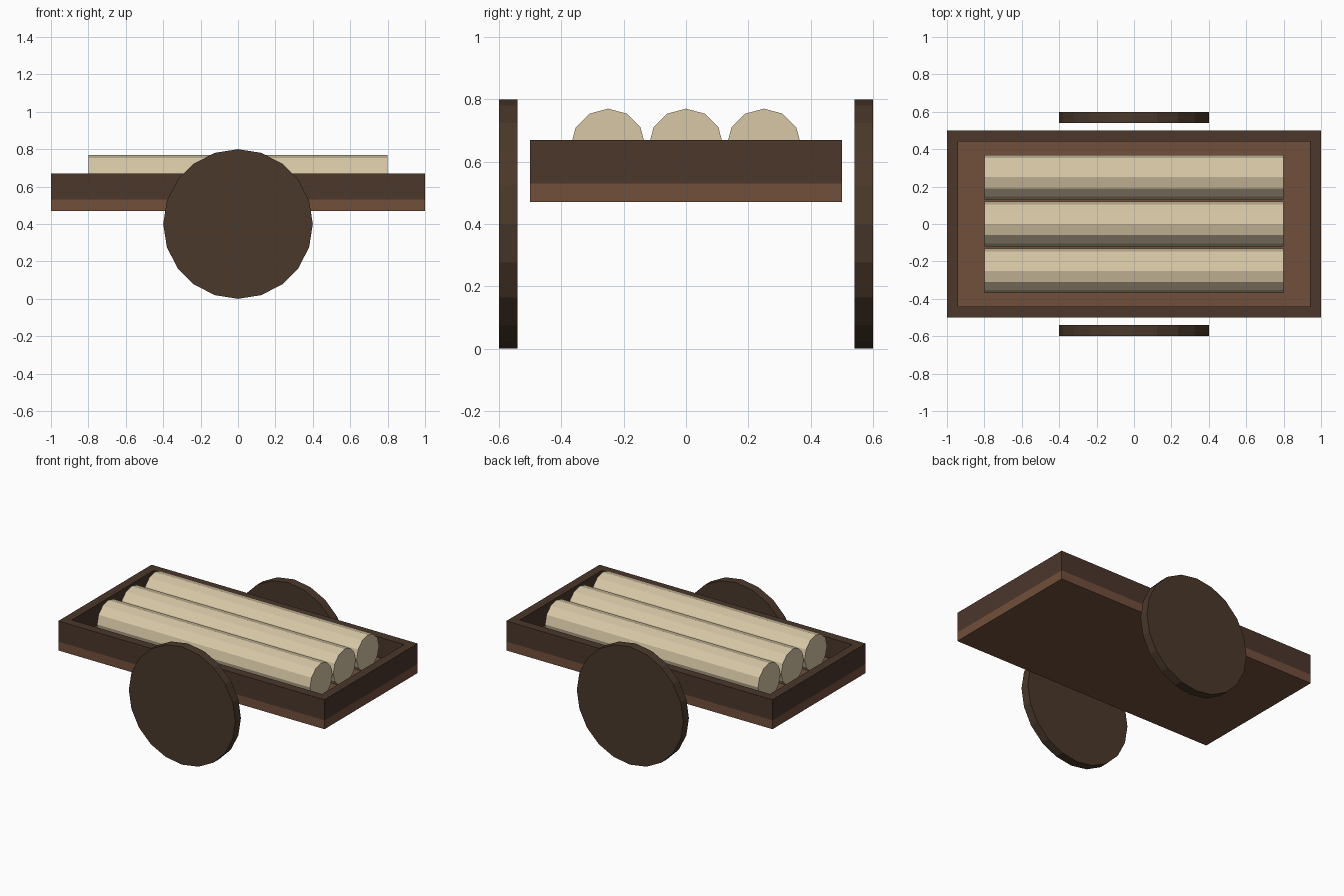
import bpy, math

if "Cube" in bpy.data.objects:
    bpy.data.objects.remove(bpy.data.objects["Cube"])


def material(name, color):
    m = bpy.data.materials.new(name)
    m.diffuse_color = (*color, 1)
    m.use_nodes = True
    m.node_tree.nodes["Principled BSDF"].inputs["Base Color"].default_value = m.diffuse_color
    return m


PLANK = material("plank_brown", (0.165, 0.080, 0.045))
DARK = material("dark_wood", (0.070, 0.038, 0.024))
WHEEL = material("wheel_wood", (0.068, 0.040, 0.024))
LOG = material("pale_log", (0.68, 0.57, 0.38))


def finish(name, mat):
    ob = bpy.context.object
    ob.name = name
    ob.data.materials.append(mat)
    bpy.ops.object.transform_apply(location=False, rotation=True, scale=True)
    return ob


def box(name, center, size, mat):
    bpy.ops.mesh.primitive_cube_add(size=1, location=center)
    bpy.context.object.scale = size
    return finish(name, mat)


def cylinder(name, center, radius, length, sides, rotation, mat):
    bpy.ops.mesh.primitive_cylinder_add(vertices=sides, radius=radius, depth=length,
                                        location=center, rotation=rotation)
    return finish(name, mat)


# Cart floor
box("cart_floor", (0, 0, 0.50), (2.0, 1.0, 0.06), PLANK)

# Low walls standing on the floor, and a wheel on each side
for s, side, end in ((-1, "front", "left"), (1, "back", "right")):
    box(side + "_wall", (0, s * 0.47, 0.60), (2.0, 0.06, 0.14), DARK)
    box(end + "_wall", (s * 0.97, 0, 0.60), (0.06, 0.88, 0.14), DARK)
    cylinder(side + "_wheel", (0, s * 0.57, 0.40), 0.40, 0.06, 20,
             (math.pi / 2, 0, 0), WHEEL)

# Load of three logs lying along the bed
for i in range(3):
    cylinder(f"log_{i + 1}", (0, (i - 1) * 0.25, 0.65), 0.12, 1.6, 12,
             (0, math.pi / 2, 0), LOG)
